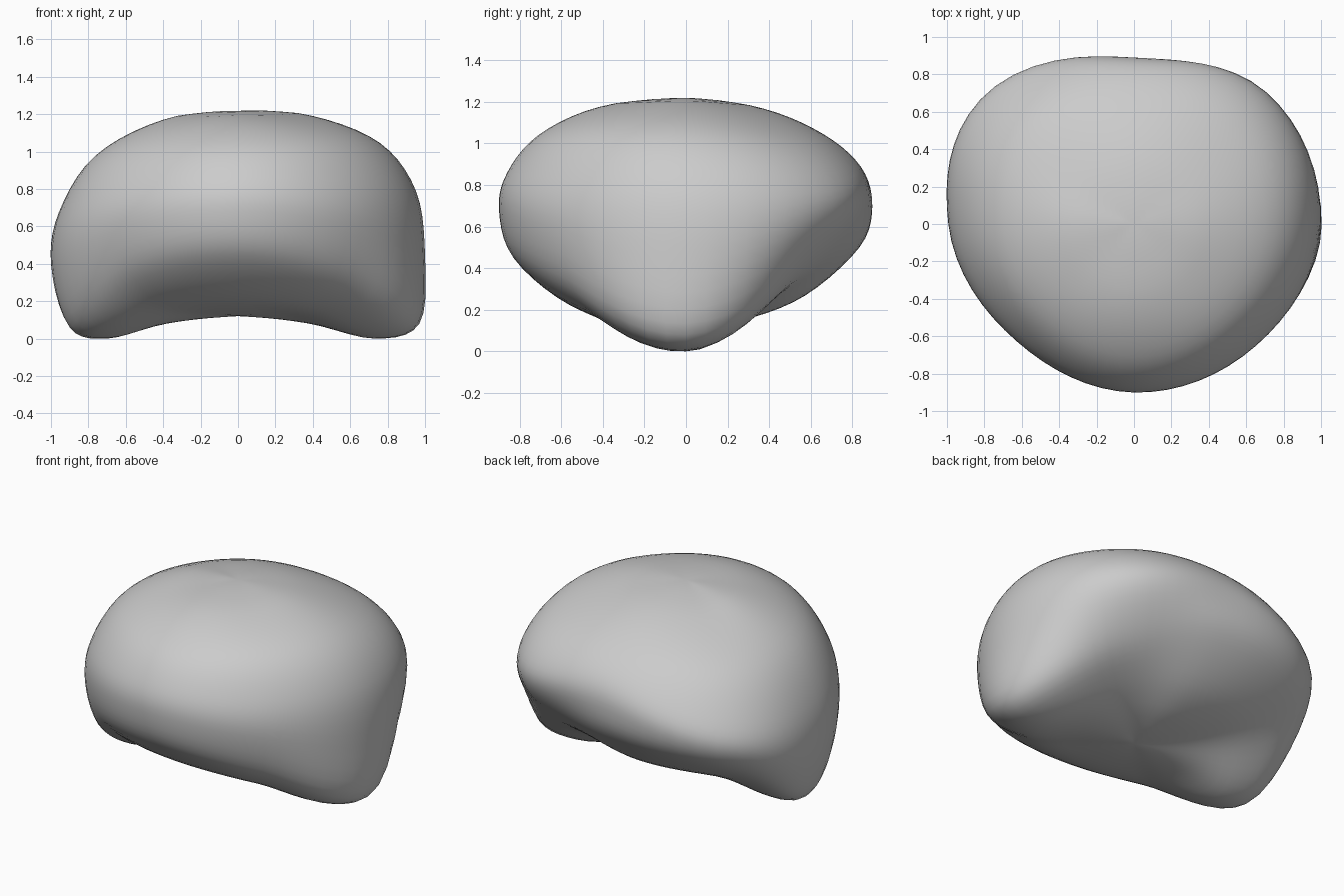
import bpy, bmesh, math

if "Cube" in bpy.data.objects:
    bpy.data.objects.remove(bpy.data.objects["Cube"])

# Meridian profiles (radius, height), top to bottom, at eight angles from +x
TOP, BOTTOM = (0.0, 1.225), (0.0, 0.12)
ANGLES = [0, 45, 90, 141, 180, 225, 270, 315]
PROFILES = [
    [(.40, 1.19), (.76, 1.045), (.95, .79), (1.0, .44), (.97, .08), (.73, .00), (.38, .08)],
    [(.40, 1.17), (.78, 1.01), (.97, .81), (.98, .62), (.80, .38), (.56, .24), (.27, .15)],
    [(.38, 1.165), (.66, 1.045), (.84, .89), (.89, .72), (.83, .51), (.57, .27), (.27, .15)],
    [(.40, 1.15), (.78, .98), (1.0, .73), (1.055, .55), (.94, .38), (.65, .22), (.30, .14)],
    [(.40, 1.17), (.76, .98), (.95, .68), (.99, .38), (.90, .06), (.70, .00), (.38, .08)],
    [(.40, 1.165), (.69, 1.02), (.85, .80), (.885, .59), (.81, .35), (.59, .18), (.29, .13)],
    [(.42, 1.175), (.71, 1.04), (.86, .86), (.90, .68), (.83, .45), (.57, .23), (.27, .14)],
    [(.40, 1.18), (.72, 1.05), (.88, .83), (.92, .60), (.84, .32), (.60, .16), (.29, .13)],
]
SEGMENTS, STEPS = 64, 5


def spline(a, b, c, d, t):
    """Catmull-Rom blend of tuples."""
    return tuple(0.5 * (2 * q + (r - p) * t + (2 * p - 5 * q + 4 * r - s) * t * t
                        + (3 * q - p - 3 * r + s) * t ** 3)
                 for p, q, r, s in zip(a, b, c, d))


def angle(i):
    """Direction of segment i, in radians."""
    k, t = divmod(i * 8 / SEGMENTS, 1)
    near = [(ANGLES[n % 8] + 360 * (n // 8),) for n in range(int(k) - 1, int(k) + 3)]
    return math.radians(spline(*near, t)[0])


def meridian(i):
    """Control profile at segment i, blended around the circle."""
    k, t = divmod((i % SEGMENTS) * 8 / SEGMENTS, 1)
    rows = [PROFILES[(int(k) + o) % 8] for o in (-1, 0, 1, 2)]
    return [spline(*pts, t) for pts in zip(*rows)]


def dense(i):
    """Smooth profile, continuing across both poles to the opposite side."""
    here, across = meridian(i), meridian(i + SEGMENTS // 2)
    flip = lambda p: (-p[0], p[1])
    pts = [flip(across[0]), TOP, *here, BOTTOM, flip(across[-1])]
    out = [spline(*pts[j:j + 4], s / STEPS)
           for j in range(len(pts) - 3) for s in range(STEPS)]
    return out[1:]


# Body: rounded dome with a saddle-shaped underside and two side lobes
bm = bmesh.new()
rings = []
for i in range(SEGMENTS):
    a = angle(i)
    rings.append([bm.verts.new((r * math.cos(a), r * math.sin(a), max(z, 0)))
                  for r, z in dense(i)])
top = bm.verts.new((0, 0, TOP[1]))
bottom = bm.verts.new((0, 0, BOTTOM[1]))
for i in range(SEGMENTS):
    a, b = rings[i], rings[(i + 1) % SEGMENTS]
    bm.faces.new((top, a[0], b[0]))
    bm.faces.new((bottom, b[-1], a[-1]))
    for j in range(len(a) - 1):
        bm.faces.new((a[j], a[j + 1], b[j + 1], b[j]))
bmesh.ops.recalc_face_normals(bm, faces=bm.faces)

# Relax the pinch at both poles
poles = [v for v in bm.verts if math.hypot(v.co.x, v.co.y) < 0.3]
for _ in range(10):
    bmesh.ops.smooth_vert(bm, verts=poles, factor=0.5,
                          use_axis_x=False, use_axis_y=False, use_axis_z=True)
for f in bm.faces:
    f.smooth = True
mesh = bpy.data.meshes.new("body")
bm.to_mesh(mesh)
bm.free()
body = bpy.data.objects.new("body", mesh)
bpy.context.collection.objects.link(body)
